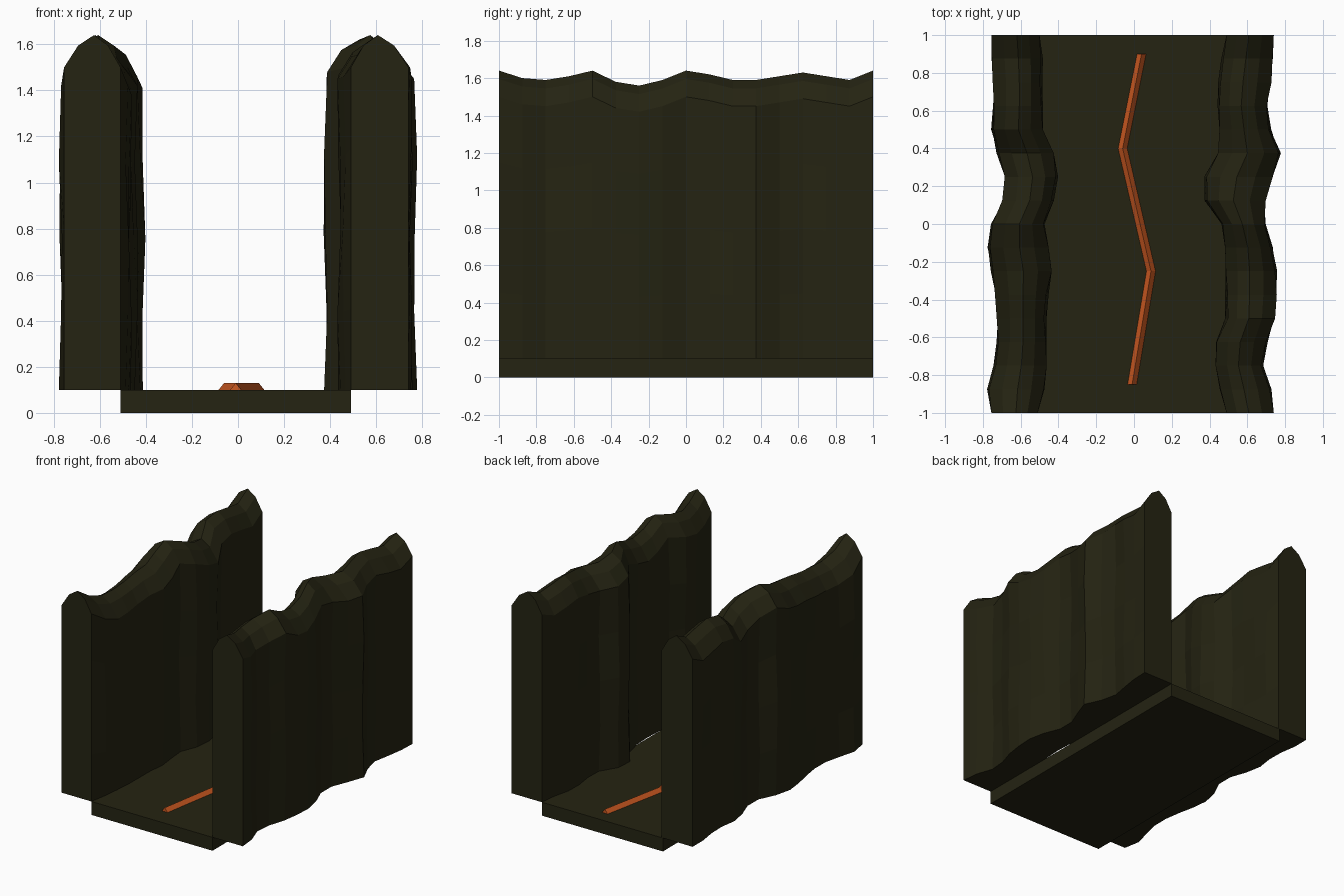
import bpy
import math

cube = bpy.data.objects.get("Cube")
if cube:
    bpy.data.objects.remove(cube, do_unlink=True)


def make_material(name, rgb):
    mat = bpy.data.materials.new(name)
    mat.use_nodes = True
    color = (*rgb, 1.0)
    mat.diffuse_color = color
    mat.node_tree.nodes["Principled BSDF"].inputs["Base Color"].default_value = color
    return mat


dark_rock = make_material("dark olive rock", (0.018, 0.017, 0.006))
glow = make_material("ember orange", (0.6, 0.1, 0.015))


def loft(name, sections, material):
    """Join closed cross-sections into one solid with flat end caps."""
    count = len(sections[0])
    verts = [point for section in sections for point in section]
    faces = []
    for s in range(len(sections) - 1):
        base = s * count
        for i in range(count):
            j = (i + 1) % count
            faces.append((base + i, base + j, base + count + j, base + count + i))
    faces.append(tuple(reversed(range(count))))
    faces.append(tuple(range(len(verts) - count, len(verts))))
    mesh = bpy.data.meshes.new(name)
    mesh.from_pydata(verts, [], faces)
    mesh.materials.append(material)
    obj = bpy.data.objects.new(name, mesh)
    bpy.context.collection.objects.link(obj)
    # Consistent outward normals
    bpy.context.view_layer.objects.active = obj
    obj.select_set(True)
    bpy.ops.object.mode_set(mode='EDIT')
    bpy.ops.mesh.select_all(action='SELECT')
    bpy.ops.mesh.normals_make_consistent(inside=False)
    bpy.ops.object.mode_set(mode='OBJECT')
    obj.select_set(False)
    return obj


FLOOR_TOP = 0.1


def rock_wall(name, side, outer, inner, dips):
    """Wavy canyon wall; lists run front to back, in hundredths."""
    sections = []
    last = len(outer) - 1
    for k, (out, inn, dip) in enumerate(zip(outer, inner, dips)):
        y = -1 + 2 * k / last
        out, inn = out / 100, inn / 100
        ridge = 1.64 - dip / 100
        shoulder = ridge - 0.14
        rows = [FLOOR_TOP + (shoulder - FLOOR_TOP) * r / 4 for r in range(5)]
        # Slight bulging between the straight end faces
        swell = 0.0 if k in (0, last) else 0.008
        wobble = [swell * math.sin(k * 1.3 + r * 2.1) for r in range(5)]
        ring = [(side * (out + w), y, z) for w, z in zip(wobble, rows)]
        for t, drop in ((0.25, 0.045), (0.53, 0), (0.78, 0.045)):
            ring.append((side * (out + (inn - out) * t), y, ridge - drop))
        ring += [(side * (inn + w), y, z)
                 for w, z in reversed(list(zip(wobble, rows)))]
        sections.append(ring)
    return loft(name, sections, dark_rock)


# Canyon walls
rock_wall("right_wall", -1,
          [75.5, 77, 74, 72, 72, 73, 75, 77, 75, 69, 68, 72, 75, 74, 74, 75, 75.5],
          [51, 48, 47, 47, 47, 46, 44, 46, 48, 43, 41, 43, 49, 49, 49, 49, 50],
          [0, 8, 12, 12, 11, 9, 8, 5, 0, 4, 9, 12, 4, 2, 4, 6, 0])
rock_wall("left_wall", 1,
          [74, 72, 68, 70, 74, 75, 75, 73, 69, 69, 73, 77, 72, 70, 72, 73, 74],
          [49, 46, 44, 44, 49, 49, 49, 49, 47, 38, 38, 45, 46, 45, 45, 47, 49],
          [0, 4, 5, 3, 0, 6, 8, 5, 0, 2, 5, 5, 3, 1, 3, 5, 0])

# Floor slab
loft("floor", [[(-0.51, y, 0), (0.49, y, 0), (0.49, y, FLOOR_TOP), (-0.51, y, FLOOR_TOP)]
               for y in (-1, 1)], dark_rock)

# Zigzag glowing fissure with a raised centre line
path = [(-0.01, -0.85), (0.09, -0.25), (-0.06, 0.4), (0.04, 0.9)]
loft("glowing_fissure",
     [[(x - 0.024, y, FLOOR_TOP), (x + 0.024, y, FLOOR_TOP), (x, y, FLOOR_TOP + 0.03)]
      for x, y in path], glow)
